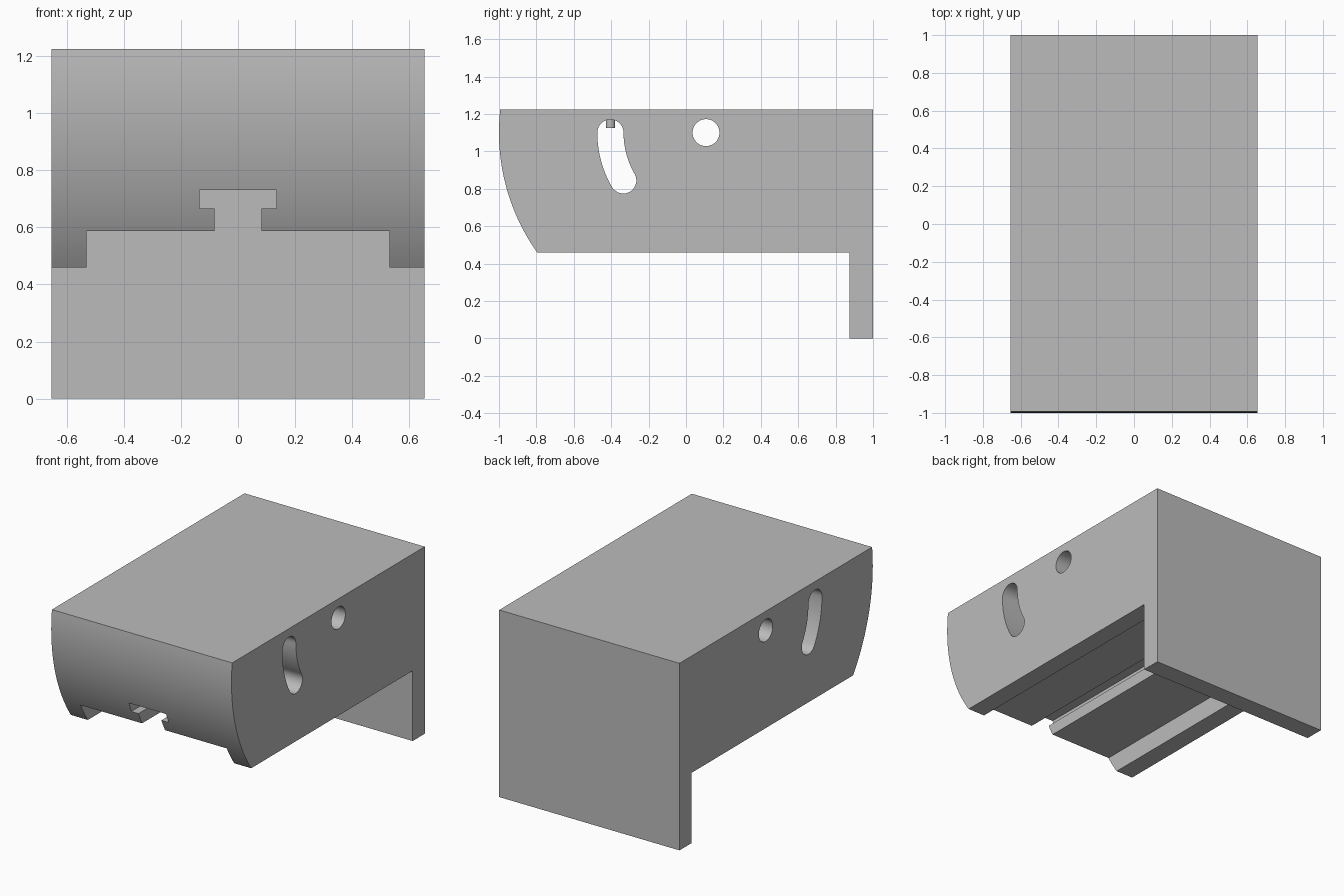
import bpy, bmesh, math
from mathutils import Vector

if "Cube" in bpy.data.objects:
    bpy.data.objects.remove(bpy.data.objects["Cube"])

GREY = (0.5, 0.5, 0.5, 1)
grey = bpy.data.materials.new("plain grey")
grey.use_nodes = True
grey.diffuse_color = GREY
grey.node_tree.nodes["Principled BSDF"].inputs["Base Color"].default_value = GREY

HALF = 0.653            # half width of the body
PIVOT = (0.107, 1.10)   # (y, z) centre shared by hole, curved slot and front arc


def arc(centre, radius, start, end, steps):
    """Points on an arc, angles in degrees from +y towards +z."""
    angles = [math.radians(start + (end - start) * i / steps) for i in range(steps + 1)]
    return [(centre[0] + radius * math.cos(a), centre[1] + radius * math.sin(a)) for a in angles]


def prism(name, points, axis, low, high):
    """Extrude a closed outline along x (points are y, z) or y (points are x, z)."""
    bm = bmesh.new()
    place = (lambda p: (low, *p)) if axis == "x" else (lambda p: (p[0], low, p[1]))
    face = bm.faces.new([bm.verts.new(place(p)) for p in points])
    new = bmesh.ops.extrude_face_region(bm, geom=[face])["geom"]
    shift = Vector((high - low, 0, 0) if axis == "x" else (0, high - low, 0))
    bmesh.ops.translate(bm, vec=shift, verts=[v for v in new if isinstance(v, bmesh.types.BMVert)])
    bmesh.ops.recalc_face_normals(bm, faces=bm.faces)
    mesh = bpy.data.meshes.new(name)
    bm.to_mesh(mesh)
    bm.free()
    mesh.materials.append(grey)
    obj = bpy.data.objects.new(name, mesh)
    bpy.context.collection.objects.link(obj)
    return obj


def select(obj):
    bpy.ops.object.select_all(action="DESELECT")
    obj.select_set(True)
    bpy.context.view_layer.objects.active = obj


# Body: block with an arced front and a plate hanging down at the back
TOP, BASE, PLATE = 1.225, 0.46, 0.875
R = 1.107
top_angle = 180 - math.degrees(math.asin((TOP - PIVOT[1]) / R))
base_angle = 180 + math.degrees(math.asin((PIVOT[1] - BASE) / R))
outline = arc(PIVOT, R, top_angle, base_angle, 32)
outline += [(PLATE, BASE), (PLATE, 0), (1, 0), (1, TOP)]
body = prism("body", outline, "x", -HALF, HALF)

# Stepped T-shaped channel along the underside
half = [(0.53, 0.40), (0.53, 0.587), (0.083, 0.587), (0.083, 0.665), (0.135, 0.665), (0.135, 0.73)]
channel = prism("channel_cutter", half + [(-x, z) for x, z in reversed(half)], "y", -1.2, PLATE)

# Round pivot hole across the body
hole = prism("hole_cutter", arc(PIVOT, 0.072, 0, 360, 48)[:-1], "x", -1, 1)

# Curved slot swept about the pivot, with rounded ends
MID, WIDE, SWEEP = 0.511, 0.07, 30
ends = [arc(PIVOT, MID, 180, 180 + SWEEP, 1)[i] for i in (0, 1)]
slot_points = (arc(PIVOT, MID + WIDE, 180, 180 + SWEEP, 16)
               + arc(ends[1], WIDE, 180 + SWEEP, 360 + SWEEP, 20)[1:]
               + arc(PIVOT, MID - WIDE, 180 + SWEEP, 180, 16)[1:]
               + arc(ends[0], WIDE, 0, 180, 20)[1:-1])
slot = prism("slot_cutter", slot_points, "x", -1, 1)

for cutter in (channel, hole, slot):
    cutter.hide_render = True
    select(body)
    mod = body.modifiers.new("cut", "BOOLEAN")
    mod.object, mod.solver = cutter, "EXACT"
    bpy.ops.object.modifier_apply(modifier=mod.name)
    bpy.data.objects.remove(cutter)

# Small stop pin hanging from the slot ceiling
bpy.ops.mesh.primitive_cylinder_add(vertices=24, radius=0.025, depth=0.06,
                                    location=(0, ends[0][0], 1.155))
pin = bpy.context.object
pin.name = "slot_stop_pin"
pin.data.materials.append(grey)

for obj in (body, pin):
    select(obj)
    bpy.ops.object.shade_smooth_by_angle(angle=math.radians(30))
